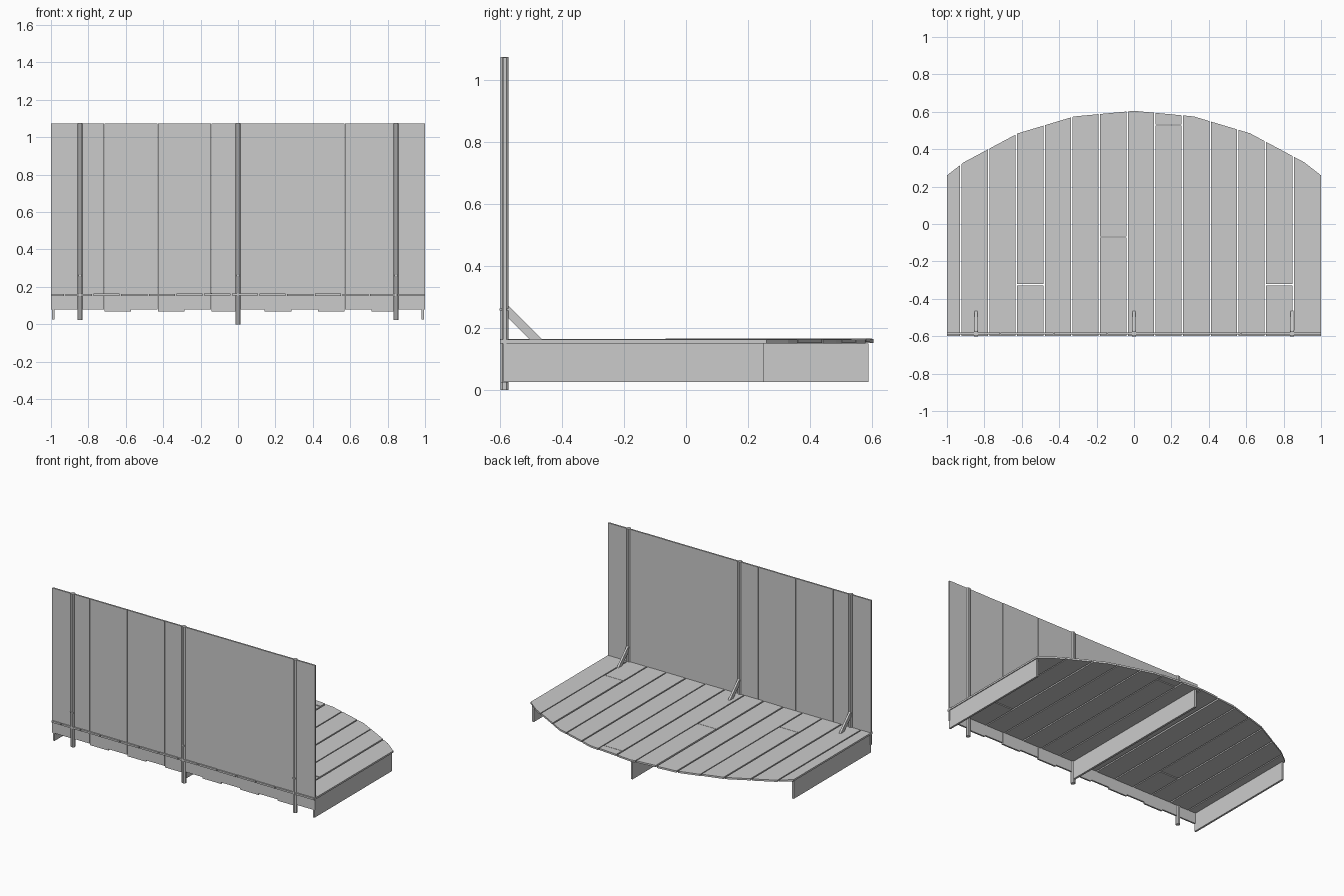
import bpy, bmesh, random
from mathutils import Vector

old = bpy.data.objects.get("Cube")
if old:
    bpy.data.objects.remove(old)
random.seed(4)

grey = bpy.data.materials.new("plain grey")
grey.use_nodes = True
grey.diffuse_color = (0.6, 0.6, 0.6, 1)
grey.node_tree.nodes["Principled BSDF"].inputs["Base Color"].default_value = (0.6, 0.6, 0.6, 1)


def prism(name, outline, depth):
    """Extrude a planar outline along the depth vector."""
    bm = bmesh.new()
    face = bm.faces.new([bm.verts.new(p) for p in outline])
    top = bmesh.ops.extrude_face_region(bm, geom=[face])
    verts = [v for v in top["geom"] if isinstance(v, bmesh.types.BMVert)]
    bmesh.ops.translate(bm, verts=verts, vec=Vector(depth))
    bmesh.ops.recalc_face_normals(bm, faces=bm.faces)
    mesh = bpy.data.meshes.new(name)
    bm.to_mesh(mesh)
    bm.free()
    mesh.materials.append(grey)
    ob = bpy.data.objects.new(name, mesh)
    bpy.context.collection.objects.link(ob)
    return ob


def box(name, x0, x1, y0, y1, z0, z1):
    return prism(name, [(x0, y0, z0), (x1, y0, z0), (x1, y1, z0), (x0, y1, z0)], (0, 0, z1 - z0))


# Faceted arc of the deck's back edge
ARC = [(0, 0.605), (0.32, 0.575), (0.62, 0.485), (0.91, 0.33), (1, 0.26)]


def arc_y(x):
    x = abs(x)
    for (xa, ya), (xb, yb) in zip(ARC, ARC[1:]):
        if x <= xb:
            return ya + (yb - ya) * (x - xa) / (xb - xa)
    return ARC[-1][1]


def plank(name, x0, x1, y0, y1, lift):
    """Deck board; y1 None means trimmed to the arc."""
    z = 0.15 + lift
    if y1 is None:
        corners = [s * a for a, _ in ARC for s in (-1, 1) if x0 < s * a < x1]
        xs = sorted(set([x0, x1] + corners), reverse=True)
        back = [(x, arc_y(x), z) for x in xs]
    else:
        back = [(x1, y1, z), (x0, y1, z)]
    return prism(name, [(x0, y0, z), (x1, y0, z)] + back, (0, 0, 0.012))


# Deck boards, some with butt joints along their length
FRONT, GAP = -0.6, 0.004
joints = {3: -0.325, 6: -0.07, 8: 0.53, 12: -0.325}
edges = [-1] + [-0.925 + 0.148 * i for i in range(13)] + [1]
for i, (a, b) in enumerate(zip(edges, edges[1:])):
    x0 = a + (GAP if i else 0)
    x1 = b - (GAP if i < 13 else 0)
    lift = random.uniform(0, 0.003)
    if i in joints:
        plank("deck_board_front", x0, x1, FRONT, joints[i] - 0.003, lift)
        plank("deck_board_back", x0, x1, joints[i] + 0.003, None, lift + 0.002)
    else:
        plank("deck_board", x0, x1, FRONT, None, lift)

# Wall boards, alternately longer at the foot and slightly uneven
w = 2 / 14
for i in range(14):
    x0 = -1 + w * i
    y = -0.592 + random.uniform(0, 0.002)
    foot = 0.068 if i % 2 == 0 and 0 < i < 13 else 0.078
    box("wall_board", x0, x0 + w - 0.001, y, y + 0.011, foot, 1.073)

# Joists under the deck
for side in (-1, 1):
    box("side_joist", side * 0.982, side * 0.995, -0.59, 0.25, 0.025, 0.15)
box("middle_joist", -0.007, 0.007, -0.585, 0.59, 0.025, 0.15)

# Posts with chamfered corners, and a brace behind each
for x in (-0.845, 0, 0.845):
    r, c, y = 0.0135, 0.006, -0.586
    ring = [(r, -c), (r, c), (c, r), (-c, r), (-r, c), (-r, -c), (-c, -r), (c, -r)]
    foot = 0 if x == 0 else 0.022
    prism("wall_post", [(x + px, y + py, foot) for px, py in ring], (0, 0, 1.076 - foot))
    side = [(-0.574, 0.272), (-0.574, 0.232), (-0.502, 0.16), (-0.462, 0.16)]
    prism("post_brace", [(x - 0.007, py, pz) for py, pz in side], (0.014, 0, 0))
    # Peg through the post at the top of the brace
    box("brace_peg", x - 0.011, x + 0.011, -0.602, -0.57, 0.257, 0.263)
